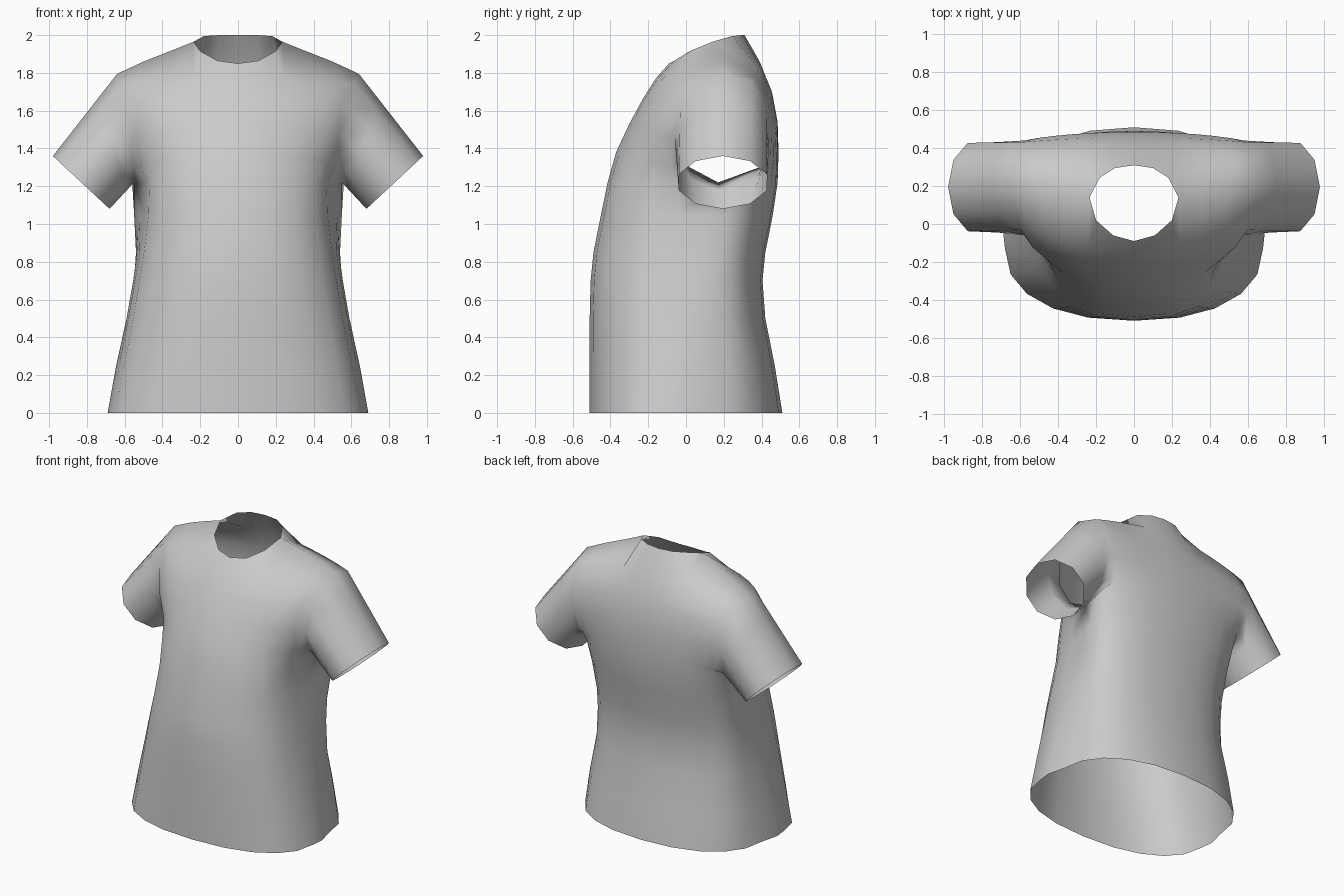
import bpy, bmesh
from math import sin, cos, pi, radians
from mathutils import Vector

if "Cube" in bpy.data.objects:
    bpy.data.objects.remove(bpy.data.objects["Cube"])


def arc(y_mid, z_mid, end, t_max, n, power=1.0):
    """Curve from the centre line round to an end point, n segments."""
    ex, ey, ez = end
    pts = []
    for k in range(n + 1):
        t = radians(t_max) * k / n
        s = (sin(t) / sin(radians(t_max))) ** power
        c = 1 - cos(t) ** power if k < n or t_max < 90 else 1
        c /= 1 - cos(radians(t_max)) ** power if t_max < 90 else 1
        pts.append(Vector((ex * s, y_mid + (ey - y_mid) * c,
                           z_mid + (ez - z_mid) * k / n)))
    return pts


bm = bmesh.new()


def skin(rows, closed=False):
    """Quad faces between successive rows of points."""
    grid = [[bm.verts.new(p) for p in row] for row in rows]
    n = len(grid[0])
    for a, b in zip(grid, grid[1:]):
        for k in range(n if closed else n - 1):
            m = (k + 1) % n
            bm.faces.new((a[k], a[m], b[m], b[k]))


# Torso sections: z, front y, front flank (x, y), side (x, y), back flank (x, y), back y
sections = [
    (0.00, -.51, .68, -.13, .69, -.04, .66, .08, .51),
    (0.25, -.51, .63, -.12, .645, -.02, .62, .10, .47),
    (0.50, -.51, .58, -.10, .59, .02, .57, .12, .42),
    (0.70, -.505, .545, -.08, .555, .06, .55, .15, .405),
    (0.85, -.49, .52, -.06, .535, .10, .54, .18, .42),
    (1.05, -.45, .495, -.04, .525, .12, .55, .22, .46),
    (1.22, -.415, .49, -.04, .55, .17, .56, .28, .485),
]
front, back = [], []
for z, yf, fx, fy, sx, sy, bx, by, yb in sections:
    side = Vector((sx, sy, z))
    front.append(arc(yf, z, (fx, fy, z), 90, 5, .88) + [side])
    back.append(arc(yb, z, (bx, by, z), 90, 5, .88) + [side])

# Chest and upper back rows, each ending on the armhole
for y, z, end, t in [(-.37, 1.38, (.55, .02, 1.30), 85),
                     (-.30, 1.53, (.575, -.06, 1.46), 78),
                     (-.23, 1.66, (.60, -.03, 1.61), 68),
                     (-.16, 1.77, (.62, .07, 1.74), 60)]:
    front.append(arc(y, z, end, t, 6))
for y, z, end, t in [(.49, 1.38, (.57, .40, 1.30), 70),
                     (.485, 1.54, (.58, .44, 1.46), 55),
                     (.455, 1.70, (.60, .43, 1.61), 50),
                     (.39, 1.86, (.62, .35, 1.755), 50)]:
    back.append(arc(y, z, end, t, 6))

# Neckline and shoulder seam
seam = [(.235, .14, 1.965), (.36, .17, 1.915), (.50, .19, 1.86), (.64, .20, 1.795)]
front.append([Vector(p) for p in [(0, -.09, 1.85), (.11, -.06, 1.865), (.20, .02, 1.915)] + seam])
back.append([Vector(p) for p in [(0, .31, 2), (.10, .295, 2), (.18, .245, 1.995)] + seam])
skin(front)
skin(back)

# Sleeve from the armhole loop to the tilted cuff
base = len(sections) - 1
armhole = [r[-1] for r in front[base:]] + [r[-1] for r in back[-2:base:-1]]
n = len(armhole)
cuff = []
for k in range(n):
    a = 2 * pi * k / n
    cuff.append(Vector((.83, .195, 1.22)) - Vector((.15, 0, .14)) * cos(a)
                - Vector((0, .245, 0)) * sin(a))
skin([[p.lerp(q, i / 3) for p, q in zip(armhole, cuff)] for i in range(4)], closed=True)

bmesh.ops.remove_doubles(bm, verts=bm.verts, dist=0.0005)
bmesh.ops.recalc_face_normals(bm, faces=bm.faces)
mesh = bpy.data.meshes.new("shirt")
bm.to_mesh(mesh)
bm.free()

shirt = bpy.data.objects.new("shirt", mesh)
bpy.context.collection.objects.link(shirt)
mirror = shirt.modifiers.new("mirror", 'MIRROR')
mirror.use_clip = True
for poly in mesh.polygons:
    poly.use_smooth = True
